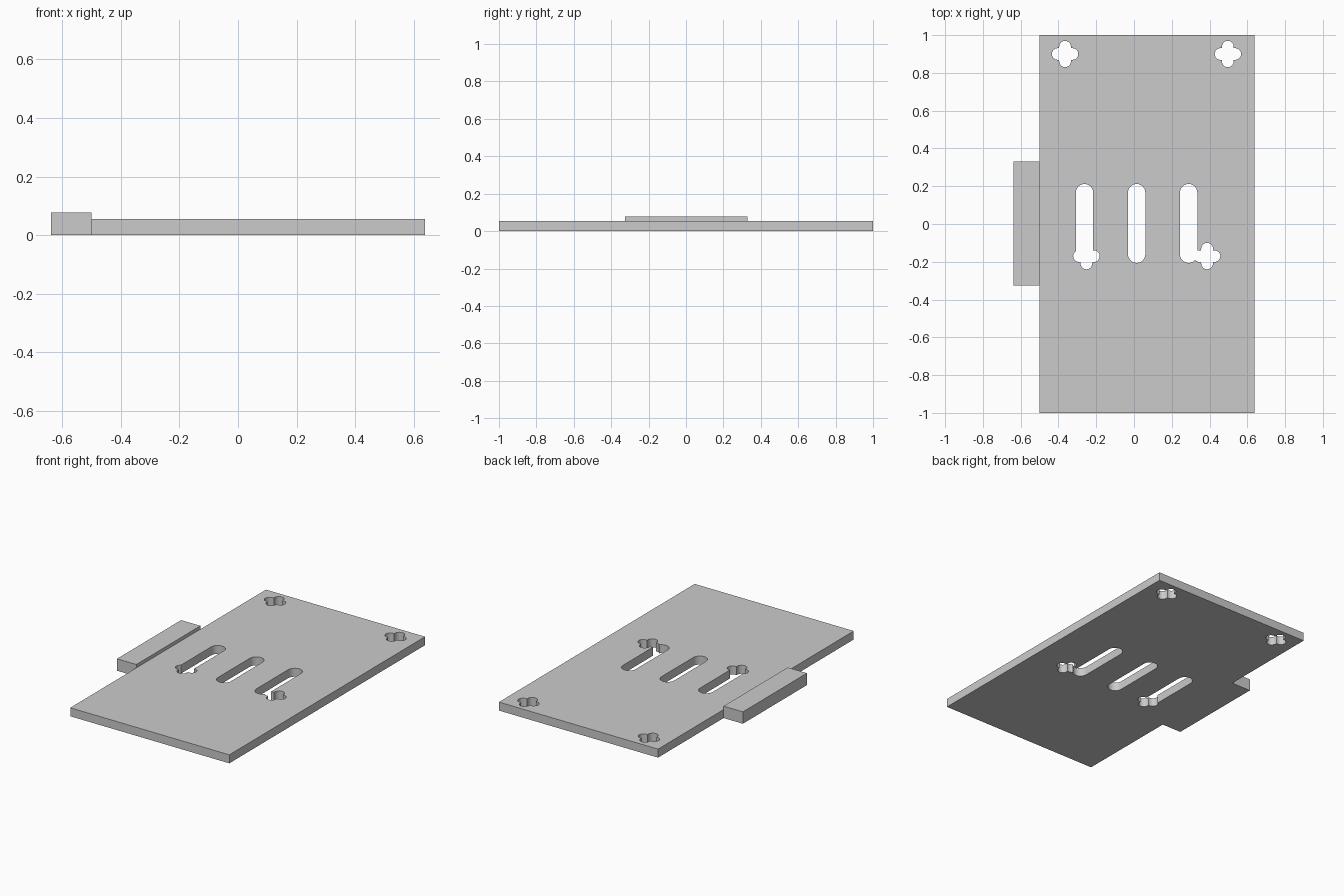
import bpy, bmesh, math

if "Cube" in bpy.data.objects:
    bpy.data.objects.remove(bpy.data.objects["Cube"], do_unlink=True)

THICK = 0.055

grey = bpy.data.materials.new("plain grey")
grey.use_nodes = True
grey.diffuse_color = (0.6, 0.6, 0.6, 1)
grey.node_tree.nodes["Principled BSDF"].inputs["Base Color"].default_value = (0.6, 0.6, 0.6, 1)


def prism(name, outline, z0, z1):
    """Extrude a flat outline between two heights."""
    bm = bmesh.new()
    face = bm.faces.new([bm.verts.new((x, y, z0)) for x, y in outline])
    top = bmesh.ops.extrude_face_region(bm, geom=[face])["geom"]
    verts = [v for v in top if isinstance(v, bmesh.types.BMVert)]
    bmesh.ops.translate(bm, verts=verts, vec=(0, 0, z1 - z0))
    bmesh.ops.recalc_face_normals(bm, faces=bm.faces)
    mesh = bpy.data.meshes.new(name)
    bm.to_mesh(mesh)
    bm.free()
    mesh.materials.append(grey)
    obj = bpy.data.objects.new(name, mesh)
    bpy.context.collection.objects.link(obj)
    return obj


def box(name, x0, x1, y0, y1, z1):
    return prism(name, [(x0, y0), (x1, y0), (x1, y1), (x0, y1)], 0, z1)


def rounded_slot(cx, cy, half_length, radius, turn, steps=12):
    """Outline with round ends; turn=0 runs along y, a quarter turn along x."""
    points = []
    for end in (0, 1):
        shift = (half_length - radius) * (1 - 2 * end)
        for i in range(steps + 1):
            a = math.pi * (end + i / steps)
            x, y = radius * math.cos(a), radius * math.sin(a) + shift
            points.append((cx + x * math.cos(turn) - y * math.sin(turn),
                           cy + x * math.sin(turn) + y * math.cos(turn)))
    return points


def cut(target, outline):
    cutter = prism("slot_cutter", outline, -0.1, 0.2)
    cutter.hide_render = True
    mod = target.modifiers.new("cut", "BOOLEAN")
    mod.operation = "DIFFERENCE"
    mod.solver = "EXACT"
    mod.object = cutter
    bpy.context.view_layer.objects.active = target
    bpy.ops.object.modifier_apply(modifier=mod.name)
    bpy.data.objects.remove(cutter, do_unlink=True)


# Main plate and raised side block
plate = box("base_plate", -0.5, 0.638, -1, 1, THICK)
block = box("side_block", -0.638, -0.5, -0.325, 0.33, 0.077)

# Three long slots
for x in (-0.262, 0.014, 0.289):
    cut(plate, rounded_slot(x, 0.003, 0.209, 0.046, 0))

# Four clover holes, each a pair of crossed short slots
for x, y in ((-0.365, 0.9), (0.497, 0.9), (-0.252, -0.17), (0.387, -0.17)):
    for turn in (0, math.pi / 2):
        cut(plate, rounded_slot(x, y, 0.07, 0.031, turn))

# Smooth slot walls, crisp edges
bpy.ops.object.select_all(action="DESELECT")
plate.select_set(True)
bpy.context.view_layer.objects.active = plate
bpy.ops.object.shade_smooth_by_angle(angle=math.radians(30))
